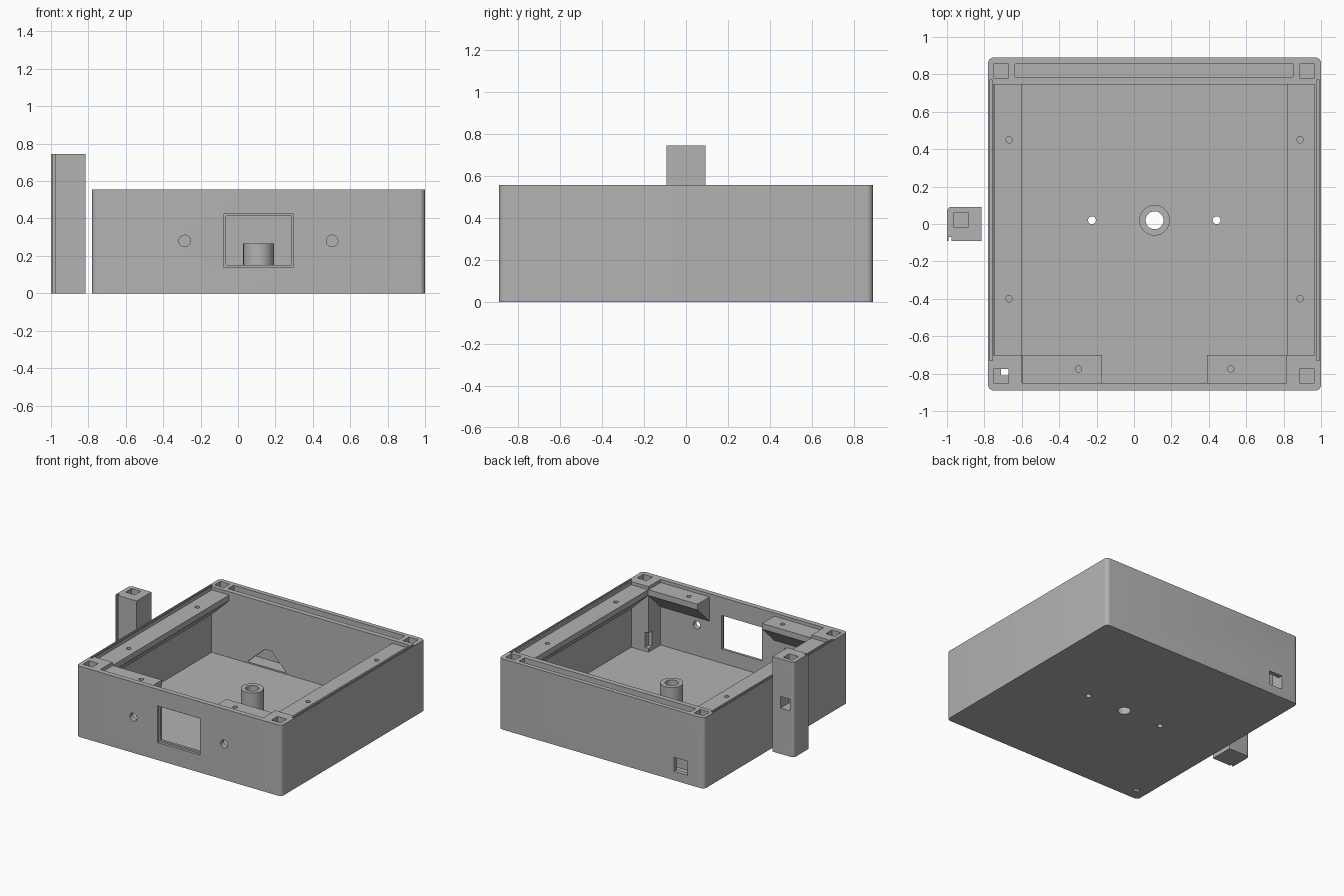
import bpy, bmesh, math
from mathutils import Matrix, Vector

if "Cube" in bpy.data.objects:
    bpy.data.objects.remove(bpy.data.objects["Cube"])

grey = bpy.data.materials.new("mid_grey")
grey.diffuse_color = (0.45, 0.45, 0.45, 1)
grey.use_nodes = True
grey.node_tree.nodes["Principled BSDF"].inputs["Base Color"].default_value = grey.diffuse_color
CX = 0.11  # middle of the tray in x


def make(name, bm):
    bmesh.ops.recalc_face_normals(bm, faces=bm.faces[:])
    me = bpy.data.meshes.new(name)
    bm.to_mesh(me)
    bm.free()
    me.materials.append(grey)
    ob = bpy.data.objects.new(name, me)
    bpy.context.collection.objects.link(ob)
    return ob


def prism(name, pts, offset):
    """Extrude a closed outline of 3D points along an offset."""
    bm = bmesh.new()
    face = bm.faces.new([bm.verts.new(p) for p in pts])
    top = bmesh.ops.extrude_face_region(bm, geom=[face])
    vs = [g for g in top["geom"] if isinstance(g, bmesh.types.BMVert)]
    bmesh.ops.translate(bm, verts=vs, vec=Vector(offset))
    return make(name, bm)


def box(name, x0, x1, y0, y1, z0, z1):
    pts = [(x0, y0, z0), (x1, y0, z0), (x1, y1, z0), (x0, y1, z0)]
    return prism(name, pts, (0, 0, z1 - z0))


def rod(name, loc, r, depth, axis="Z", sides=32):
    bm = bmesh.new()
    rot = Matrix.Rotation(math.pi / 2, 4, "X") if axis == "Y" else Matrix()
    bmesh.ops.create_cone(bm, cap_ends=True, segments=sides, radius1=r, radius2=r,
                          depth=depth, matrix=Matrix.Translation(loc) @ rot)
    return make(name, bm)


def boolean(ob, other, op="DIFFERENCE"):
    mod = ob.modifiers.new("cut", "BOOLEAN")
    mod.operation, mod.object, mod.solver = op, other, "EXACT"
    bpy.context.view_layer.objects.active = ob
    bpy.ops.object.modifier_apply(modifier=mod.name)
    bpy.data.objects.remove(other)


def round_corner(cx, cy, r, start, n=6):
    return [(cx + r * math.cos(start + i * math.pi / 2 / n),
             cy + r * math.sin(start + i * math.pi / 2 / n), 0) for i in range(n + 1)]


def smooth(ob):
    bpy.ops.object.select_all(action="DESELECT")
    ob.select_set(True)
    bpy.context.view_layer.objects.active = ob
    bpy.ops.object.shade_smooth_by_angle(angle=math.radians(30))


# tray body with rounded upright corners
R = 0.03
outline = []
for i, (x, y) in enumerate([(1 - R, 0.89 - R), (-0.78 + R, 0.89 - R),
                            (-0.78 + R, -0.89 + R), (1 - R, -0.89 + R)]):
    outline += round_corner(x, y, R, i * math.pi / 2)
tray = prism("tray", outline, (0, 0, 0.555))


def cut_box(*dims):
    boolean(tray, box("cutter", *dims))


# inner space, leaving pillars in the front corners
cut_box(-0.75, 0.965, -0.70, 0.745, 0.04, 0.7)
cut_box(-0.60, 0.815, -0.85, -0.60, 0.04, 0.7)

# rear cable channel, its outlet and the sloped opening to the inside
cut_box(-0.635, 0.85, 0.785, 0.855, 0.05, 0.7)
cut_box(-0.635, -0.52, 0.82, 0.95, 0.07, 0.18)
boolean(tray, prism("cutter", [(-0.44, 0.70, 0.05), (-0.10, 0.70, 0.05), (-0.23, 0.70, 0.185),
                               (-0.29, 0.70, 0.185)], (0, 0.12, 0)))

# corner sockets
for x in (-0.75, 0.885):
    for y in (-0.85, 0.78):
        cut_box(x, x + 0.08, y, y + 0.075, 0.07, 0.7)
cut_box(-0.71, -0.67, -0.81, -0.775, -0.1, 0.2)

# side rim grooves and pillar notches
for s in (-1, 1):
    xs = sorted((CX + s * 0.867, CX + s * 0.882))
    cut_box(*xs, -0.73, 0.77, 0.525, 0.7)
    xs = sorted((CX + s * 0.69, CX + s * 0.735))
    cut_box(*xs, -0.745, -0.65, 0.07, 0.19)

# front window with stepped frame, and front holes
cut_box(-0.065, 0.285, -1, -0.8, 0.15, 0.413)
cut_box(-0.075, 0.295, -1, -0.87, 0.137, 0.425)
for x in (-0.285, 0.503):
    boolean(tray, rod("cutter", (x, -0.87, 0.28), 0.031, 0.2, "Y", 24))

# central boss and floor holes
boolean(tray, rod("boss", (CX, 0.02, 0.1425), 0.082, 0.245), "UNION")
boolean(tray, rod("cutter", (CX, 0.02, 0.15), 0.048, 0.6))
for x in (-0.225, 0.442):
    boolean(tray, rod("cutter", (x, 0.02, 0.0), 0.021, 0.2, sides=20))
smooth(tray)

# wedge ledges: (distance from wall, height) profile
WEDGE = [(0, 0.53), (0.15, 0.53), (0.15, 0.485), (0, 0.34)]
for s, side in ((-1, "left"), (1, "right")):
    wall = CX + s * 0.858
    ledge = prism(side + "_ledge", [(wall - s * d, -0.70, z) for d, z in WEDGE], (0, 1.445, 0))
    for y in (-0.4, 0.45):
        boolean(ledge, rod("cutter", (CX + s * 0.778, y, 0.53), 0.017, 0.12, sides=20))
    smooth(ledge)
    start = CX + s * 0.705
    ledge = prism(side + "_front_ledge", [(start, -0.85 + d, z) for d, z in WEDGE],
                  (-s * 0.425, 0, 0))
    boolean(ledge, rod("cutter", (CX + s * 0.407, -0.775, 0.53), 0.017, 0.12, sides=20))
    smooth(ledge)

# separate post with one rounded corner, a thin edge slot and an elbow socket
post = prism("post", round_corner(-0.975, 0.067, 0.025, math.pi / 2)
             + [(-1, -0.092, 0), (-0.815, -0.092, 0), (-0.815, 0.092, 0)], (0, 0, 0.745))
boolean(post, box("cutter", -0.965, -0.885, -0.015, 0.06, 0.36, 0.9))
boolean(post, box("cutter", -0.965, -0.885, -0.015, 0.2, 0.36, 0.45))
boolean(post, box("cutter", -0.993, -0.977, -0.2, -0.07, -0.1, 0.9))
smooth(post)
